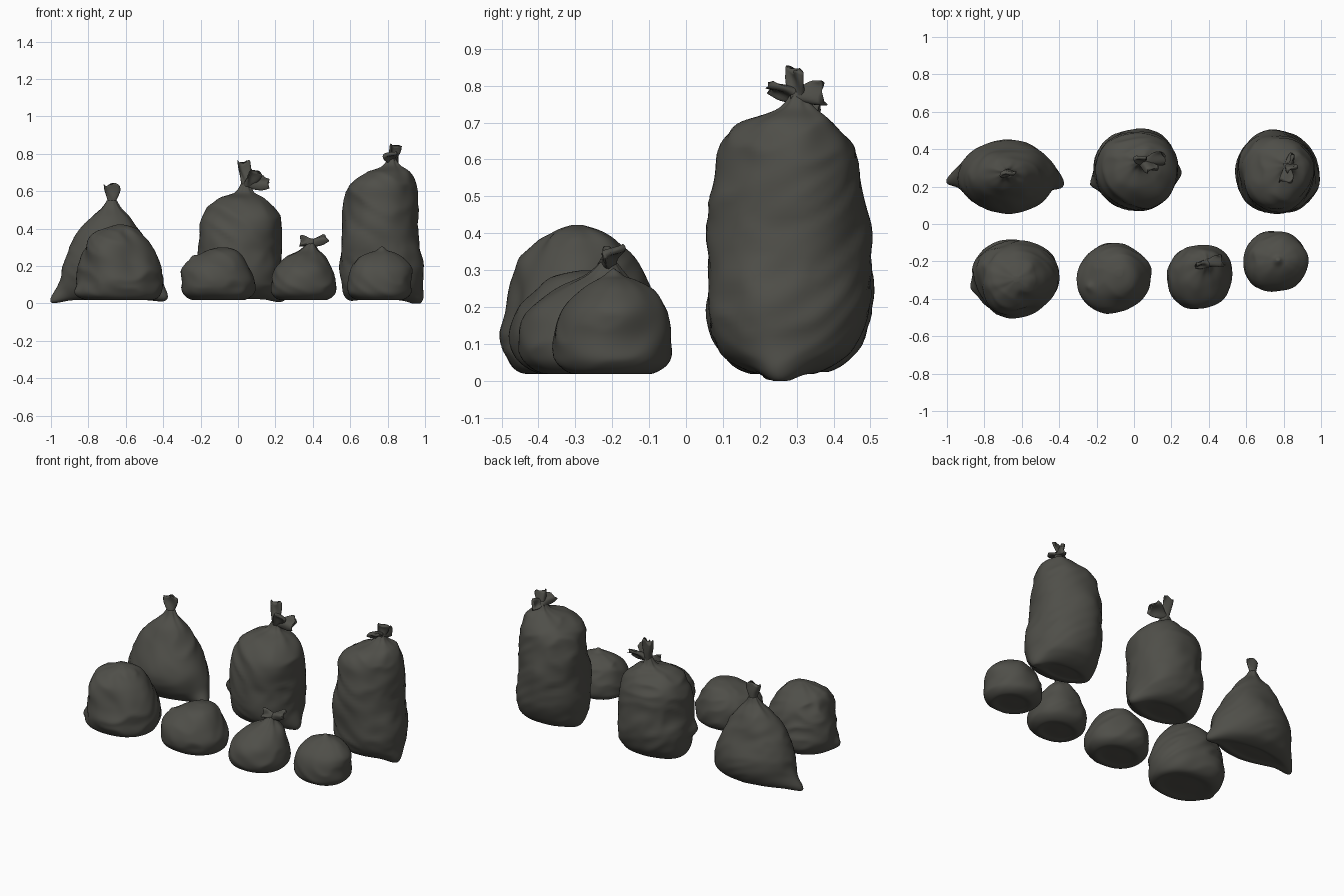
import bpy, math
from mathutils import Vector, noise

if "Cube" in bpy.data.objects:
    bpy.data.objects.remove(bpy.data.objects["Cube"])

mat = bpy.data.materials.new("dark olive grey plastic")
mat.diffuse_color = (0.078, 0.077, 0.066, 1)
mat.use_nodes = True
mat.node_tree.nodes["Principled BSDF"].inputs["Base Color"].default_value = mat.diffuse_color
N, SUB = 72, 8


def make_object(name, rings):
    # loft closed rings into a smooth capped skin
    n = len(rings[0])
    verts = [p for r in rings for p in r]
    faces = [tuple(reversed(range(n)))]
    for k in range(len(rings) - 1):
        for i in range(n):
            j = (i + 1) % n
            faces.append((k*n + i, k*n + j, k*n + n + j, k*n + n + i))
    faces.append(tuple(range(len(verts) - n, len(verts))))
    me = bpy.data.meshes.new(name)
    me.from_pydata(verts, [], faces)
    me.polygons.foreach_set("use_smooth", [True] * len(faces))
    me.materials.append(mat)
    ob = bpy.data.objects.new(name, me)
    bpy.context.collection.objects.link(ob)


def spline(a, b, c, d, t):
    return tuple(0.5*(2*q + (r - p)*t + (2*p - 5*q + 4*r - s)*t*t + (3*q - p - 3*r + s)*t**3)
                 for p, q, r, s in zip(a, b, c, d))


def bag(name, seed, prof, corners=(), power=2.15, low_power=None, pleat=0.06, wrinkle=0.013, skew=0):
    # prof rows: z, x min, x max, y min, y max
    z, x0, x1, y0, y1 = prof[0]
    cx, cy = (x0 + x1)/2, (y0 + y1)/2
    rows = [(z + 0.004, cx + (x0-cx)*s, cx + (x1-cx)*s, cy + (y0-cy)*s, cy + (y1-cy)*s)
            for s in (0.06, 0.6)] + list(prof)
    rows = [rows[0]] + rows + [rows[-1]]
    dense = []
    for k in range(1, len(rows) - 2):
        dense += [spline(*rows[k-1:k+3], i/SUB) for i in range(SUB)]
    dense.append(rows[-1])
    ztop, zlow = prof[-1][0], prof[0][0]
    off = Vector((seed*7.3, seed*3.1, seed*1.7))
    rings = []
    for z, x0, x1, y0, y1 in dense:
        cx, cy, rx, ry = (x0 + x1)/2, (y0 + y1)/2, (x1 - x0)/2, (y1 - y0)/2
        h = (z - zlow)/(ztop - zlow)
        e = power if low_power is None else low_power + (power - low_power)*min(1, max(0, h)/0.7)
        ring = []
        for i in range(N):
            a = 2*math.pi*i/N
            c, s = math.cos(a), math.sin(a)
            ux = math.copysign(abs(c)**(2/e), c)
            uy = math.copysign(abs(s)**(2/e), s)
            # gathered pleats radiating from the tied end, plus a diagonal skew
            g = math.exp(-((ztop - z)/0.08)**2)
            m = 1 + pleat*g*(math.sin(5*a + seed) + 0.6*math.sin(9*a + 2*seed))
            m += skew*math.sin(2*a)
            p = Vector((cx + rx*ux*m, cy + ry*uy*m, z))
            # soft slanted dents and folds
            q = Vector((p.x*5, p.y*5, p.z*5)) + off
            r = Vector((p.x*8 + p.z*8, p.y*8 - p.z*6, p.z*6)) + off
            d = wrinkle*(noise.noise(q)*1.1 - abs(noise.noise(r))*0.9 + 0.25)
            d *= min(1, min(rx, ry)/0.1) * min(1, 0.3 + 3*max(0, h))
            p += Vector((ux, uy, 0.3*h))*d
            ring.append(p)
        rings.append(ring)
    # pull out the pointed seam corners
    pts = [p for r in rings for p in r]
    for cx, cy, cz, rad in corners:
        t = Vector((cx, cy, cz))
        near = min(pts, key=lambda p: (p - t).length).copy()
        for p in pts:
            p += (t - near)*math.exp(-((p - near).length/rad)**2)
    for p in pts:
        p.z = max(0, p.z)
    make_object(name, rings)


def tail(name, base, tip, width, side, thick=0.012, curl=0.014):
    # twisted neck flaring into a crumpled flat end
    b, t = Vector(base), Vector(tip)
    d = (t - b).normalized()
    s = Vector(side)
    s = (s - d*s.dot(d)).normalized()
    nrm = d.cross(s)
    rings = []
    for k in range(13):
        u = k/12
        f = min(1, u*1.25)
        f = f*f*(3 - 2*f)
        w = 0.021 + (width/2 - 0.021)*f
        th = 0.021 + (thick - 0.021)*f
        ring = []
        for i in range(24):
            a = 2*math.pi*i/24
            x = math.cos(a)
            p = b + d*((t - b).length*u*(1 - 0.16*u*math.sin(x*2 + 30*width)**2))
            p += s*(w*x) + nrm*(th*math.sin(a) + curl*f*math.sin(x*2.6 + 1 + 2*u))
            ring.append(p)
        rings.append(ring)
    make_object(name, rings)


# back row: tall tied sacks
bag("pointed_sack", 1, [
    (.02, -.95, -.43, .17, .34), (.05, -.97, -.40, .115, .405), (.12, -.955, -.405, .07, .44),
    (.22, -.93, -.43, .065, .44), (.35, -.875, -.495, .115, .40), (.45, -.80, -.565, .175, .355),
    (.51, -.73, -.625, .23, .31), (.55, -.70, -.65, .25, .295)],
    [(-1.0, .22, .01, .05), (-.38, .2, .03, .05)], low_power=1.6)
bag("middle_tall_sack", 2, [
    (.025, -.16, .19, .18, .39), (.06, -.195, .22, .12, .45), (.13, -.205, .23, .08, .495),
    (.28, -.20, .225, .07, .51), (.42, -.20, .22, .085, .50), (.50, -.175, .195, .12, .47),
    (.56, -.11, .14, .19, .42), (.595, -.02, .085, .28, .37), (.64, .015, .06, .31, .35)],
    [(-.235, .21, .2, .04), (.25, .27, .02, .06)], wrinkle=.018)
bag("right_tall_sack", 3, [
    (.02, .61, .93, .19, .35), (.05, .575, .965, .125, .41), (.10, .56, .98, .085, .455),
    (.22, .55, .988, .058, .49), (.40, .555, .955, .06, .492), (.55, .565, .96, .08, .475),
    (.64, .60, .945, .105, .45), (.70, .685, .915, .16, .405), (.74, .77, .865, .25, .35),
    (.78, .805, .84, .285, .325)],
    [(.98, .25, .005, .06), (.58, .27, .025, .05)], wrinkle=.017)

# front row: squat sacks
bag("large_squat_sack", 4, [
    (.02, -.81, -.45, -.44, -.15), (.05, -.855, -.415, -.48, -.11), (.12, -.86, -.405, -.495, -.085),
    (.22, -.845, -.42, -.48, -.09), (.31, -.82, -.475, -.45, -.135), (.37, -.785, -.53, -.405, -.18),
    (.405, -.71, -.565, -.36, -.235), (.422, -.645, -.615, -.31, -.28)],
    [(-.875, -.34, .06, .04)], wrinkle=.022, pleat=.04)
bag("slumped_sack", 5, [
    (.02, -.25, .04, -.40, -.16), (.055, -.295, .085, -.455, -.115), (.12, -.30, .09, -.475, -.10),
    (.19, -.295, .06, -.455, -.11), (.25, -.24, .02, -.405, -.14), (.285, -.17, -.02, -.35, -.18),
    (.300, -.10, -.06, -.28, -.24)],
    [(-.245, -.335, .255, .022)], wrinkle=.014, pleat=0, skew=.03)
bag("small_tied_sack", 6, [
    (.02, .22, .475, -.39, -.17), (.055, .18, .515, -.44, -.125), (.12, .178, .52, -.45, -.11),
    (.19, .205, .505, -.425, -.12), (.25, .265, .475, -.35, -.135), (.29, .335, .43, -.27, -.165),
    (.33, .375, .405, -.225, -.195)], skew=.03)
bag("small_round_sack", 7, [
    (.02, .635, .885, -.315, -.09), (.055, .585, .925, -.355, -.047), (.12, .58, .93, -.36, -.04),
    (.19, .60, .93, -.335, -.06), (.245, .645, .885, -.285, -.095), (.275, .71, .83, -.24, -.14),
    (.283, .76, .78, -.20, -.18)],
    [(.77, -.195, .305, .022)], pleat=.02)

# tied neck tails
for name, base, tip, width, side in [
    ("pointed_sack_tail", (-.675, .272, .525), (-.675, .27, .645), .09, (1, .5, 0)),
    ("middle_sack_tail_up", (.04, .33, .61), (.03, .355, .765), .07, (1, .5, -.3)),
    ("middle_sack_tail_side", (.04, .33, .63), (.17, .355, .655), .10, (0, .7, 1)),
    ("middle_sack_tail_front", (.04, .33, .62), (.105, .29, .71), .08, (1, .6, 0)),
    ("right_sack_tail_up", (.82, .305, .75), (.845, .295, .85), .07, (.8, 1, 0)),
    ("right_sack_tail_front", (.82, .32, .765), (.81, .22, .80), .08, (1, 0, .8)),
    ("right_sack_tail_back", (.82, .29, .77), (.85, .375, .78), .07, (.7, 0, 1)),
    ("small_sack_tail_left", (.40, -.21, .325), (.33, -.22, .335), .06, (0, 1, 1)),
    ("small_sack_tail_right", (.385, -.21, .315), (.475, -.195, .355), .07, (-.3, .8, 1)),
]:
    tail(name, base, tip, width, side)
